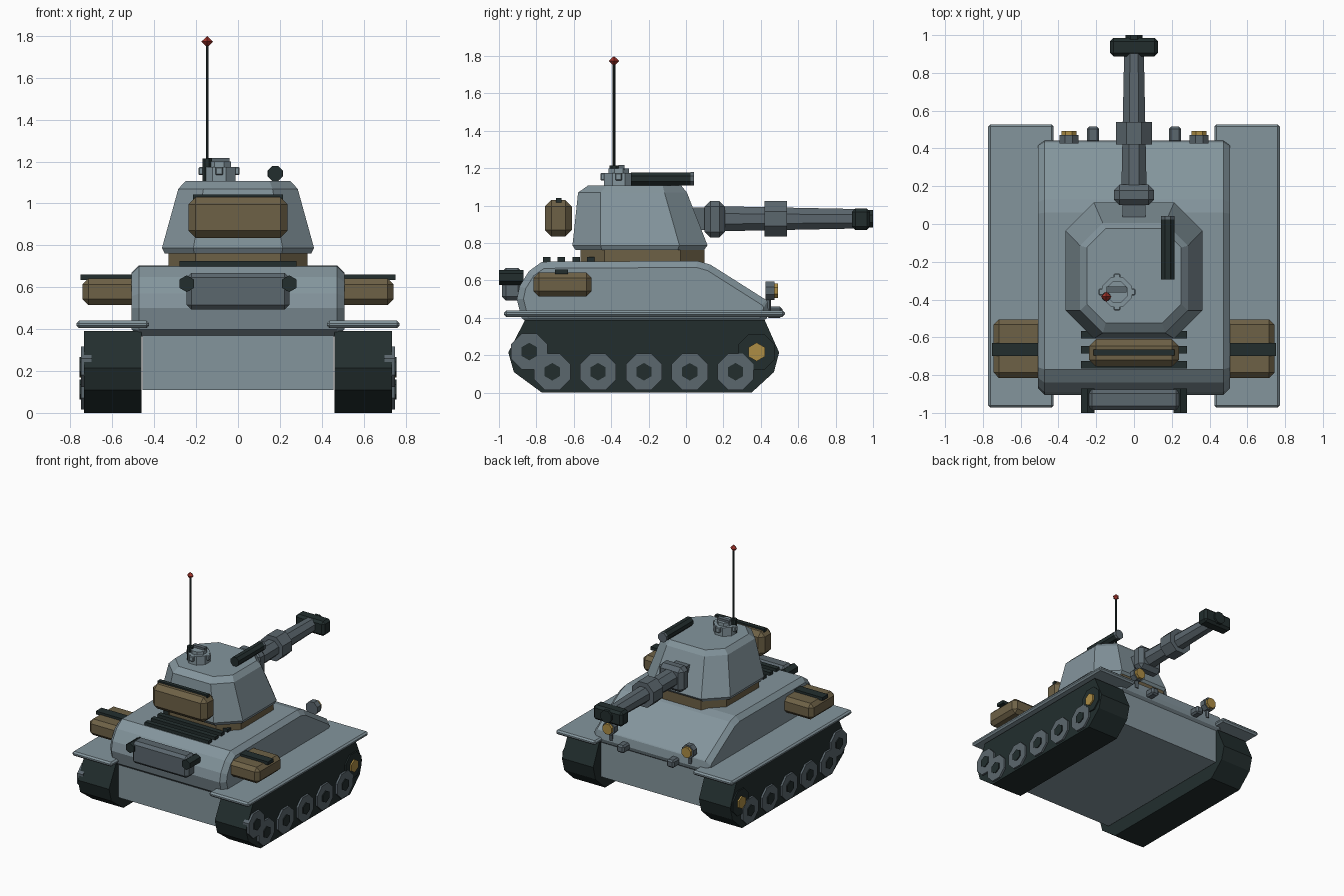
import bpy, bmesh
from math import sin, cos, pi
from mathutils import Vector

cube = bpy.data.objects.get("Cube")
if cube:
    bpy.data.objects.remove(cube, do_unlink=True)


def material(name, rgb):
    m = bpy.data.materials.new(name)
    m.use_nodes = True
    m.diffuse_color = (*rgb, 1)
    m.node_tree.nodes["Principled BSDF"].inputs["Base Color"].default_value = (*rgb, 1)
    return m


armour = material("blue grey armour", (.23, .30, .335))
steel = material("dark steel", (.105, .135, .155))
rubber = material("black rubber", (.016, .027, .027))
canvas = material("brown canvas", (.155, .12, .062))
brass = material("brass", (.42, .27, .06))
red = material("red", (.36, .035, .025))


def finish(name, bm, mat, bevel=0):
    bmesh.ops.recalc_face_normals(bm, faces=bm.faces)
    mesh = bpy.data.meshes.new(name)
    bm.to_mesh(mesh)
    bm.free()
    mesh.materials.append(mat)
    ob = bpy.data.objects.new(name, mesh)
    bpy.context.collection.objects.link(ob)
    if bevel:
        mod = ob.modifiers.new("chamfer", "BEVEL")
        mod.width = bevel
        mod.segments = 1
        mod.limit_method = 'ANGLE'
        mod.angle_limit = pi * .25
    return ob


def loft(name, rings, mat, bevel=0):
    """Skin a closed solid over rings with equal point counts."""
    bm = bmesh.new()
    rows = [[bm.verts.new(p) for p in ring] for ring in rings]
    n = len(rows[0])
    for a, b in zip(rows, rows[1:]):
        for i in range(n):
            j = (i + 1) % n
            bm.faces.new((a[i], a[j], b[j], b[i]))
    bm.faces.new(rows[0])
    bm.faces.new(rows[-1])
    return finish(name, bm, mat, bevel)


def box(name, x, y, z, mat, bevel=0):
    """Box given by its (min, max) range on each axis."""
    ring = lambda h: [(x[0], y[0], h), (x[1], y[0], h), (x[1], y[1], h), (x[0], y[1], h)]
    return loft(name, [ring(z[0]), ring(z[1])], mat, bevel)


def prism(name, axis, sides, r, start, end, mat, r_end=None, turn=None):
    """Regular prism or cone frustum running from start along one axis to end."""
    k = "XYZ".index(axis)
    turn = pi / sides if turn is None else turn
    rings = []
    for radius, along in ((r, end), (r_end or r, None)):
        ring = []
        for i in range(sides):
            t = turn + 2 * pi * i / sides
            p = Vector(start)
            a, b = [n for n in range(3) if n != k]
            p[a] += radius * cos(t)
            p[b] += radius * sin(t)
            if along is None:
                p[k] = end
            ring.append(p)
        rings.append(ring)
    return loft(name, rings, mat)


def side_profile(name, points, x0, x1, mat, bevel=0):
    return loft(name, [[(x, y, z) for y, z in points] for x in (x0, x1)], mat, bevel)


def octagon(hx, y0, y1, cut, z):
    return [(-hx, y0 + cut, z), (-hx + cut, y0, z), (hx - cut, y0, z), (hx, y0 + cut, z),
            (hx, y1 - cut, z), (hx - cut, y1, z), (-hx + cut, y1, z), (-hx, y1 - cut, z)]


# Hull
box("lower_hull", (-.455, .455), (-.84, .41), (.11, .40), armour)
side_profile("upper_hull", [(-.87, .365), (-.905, .50), (-.89, .57), (-.84, .65), (-.77, .70),
                            (.06, .705), (.13, .685), (.43, .495), (.455, .46), (.42, .365)],
             -.508, .508, armour, .035)

# Engine grille bars on the rear deck
for n in range(4):
    y = -.745 + n * .079
    box(f"grille_bar_{n}", (-.28, .28), (y - .02, y + .02), (.69, .725), rubber)

# Running gear, fenders and stowage on each side
for s, side in ((1, "left"), (-1, "right")):
    track = [(-.86, .39), (-.95, .215), (-.92, .11), (-.77, 0), (.35, 0),
             (.47, .11), (.498, .215), (.42, .39)]
    side_profile(side + "_track", track, s * .462, s * .735, rubber)
    box(side + "_fender", sorted((s * .425, s * .772)), (-.972, .528), (.405, .44), armour, .012)

    wheels = [(-.715 + .245 * n, .112) for n in range(5)] + [(-.838, .22)]
    for n, (y, z) in enumerate(wheels):
        prism(f"{side}_wheel_{n}", 'X', 8, .105, (s * .70, y, z), s * .75, steel)
        prism(f"{side}_wheel_hub_{n}", 'X', 6, .047, (s * .72, y, z), s * .757, rubber, turn=pi / 2)
    prism(side + "_drive_wheel", 'X', 8, .105, (s * .70, .378, .218), s * .745, rubber)
    prism(side + "_drive_hub", 'X', 6, .05, (s * .72, .378, .218), s * .757, brass, turn=pi / 2)

    box(side + "_stowage_bag", sorted((s * .47, s * .743)), (-.815, -.505), (.515, .642), canvas, .028)
    box(side + "_stowage_strap", sorted((s * .48, s * .752)), (-.70, -.63), (.635, .66), rubber)

    # Lamps and towing lugs on the nose
    prism(side + "_lamp_body", 'Y', 8, .054, (s * .345, .425, .545), .472, steel)
    prism(side + "_lamp_lens", 'Y', 8, .043, (s * .345, .46, .545), .492, brass)
    prism(side + "_lamp_stalk", 'Z', 6, .015, (s * .345, .44, .44), .52, steel)
    box(side + "_tow_lug", sorted((s * .185, s * .25)), (.43, .515), (.40, .46), steel, .012)

    prism(side + "_rear_bracket", 'Y', 6, .04, (s * .245, -1.0, .617), -.87, rubber, turn=pi / 2)

# Rear locker
box("rear_locker", (-.245, .245), (-.985, -.875), (.493, .668), steel, .022)

# Turret
loft("turret_ring", [octagon(.332, -.565, .10, .13, z) for z in (.69, .78)], canvas)
loft("turret", [octagon(.35, -.59, .095, .14, .762), octagon(.363, -.607, .115, .15, .788),
                octagon(.285, -.577, .005, .12, 1.07), octagon(.25, -.525, -.025, .10, 1.107)], armour)
box("turret_bag", (-.237, .237), (-.755, -.61), (.835, 1.03), canvas, .035)
box("turret_bag_strap", (-.215, .215), (-.695, -.665), (1.015, 1.042), rubber)

# Main gun
box("gun_mount", (-.06, .06), (-.05, .13), (.87, .99), steel)
box("mantlet", (-.107, .107), (.10, .208), (.83, 1.025), steel, .03)
prism("barrel", 'Y', 8, .073, (0, .15, .93), .93, steel, r_end=.056)
prism("barrel_sleeve", 'Y', 8, .103, (0, .42, .93), .54, steel)
box("muzzle_brake", (-.127, .127), (.888, .985), (.87, .985), rubber, .018)
prism("muzzle", 'Y', 8, .05, (0, .93, .93), 1.0, rubber)

# Commander's cupola
prism("cupola", 'Z', 8, .085, (-.09, -.36, 1.09), 1.175, armour)
prism("cupola_hatch", 'Z', 8, .06, (-.09, -.36, 1.16), 1.20, armour)
box("hatch_handle", (-.145, -.04), (-.362, -.33), (1.19, 1.217), steel)
for n in range(4):
    x, y = -.09 + .08 * cos(n * pi / 2), -.36 + .08 * sin(n * pi / 2)
    box(f"periscope_{n}", (x - .018, x + .018), (y - .018, y + .018), (1.135, 1.175), armour, .005)

# Roof machine gun
prism("roof_gun", 'Y', 8, .038, (.178, -.295, 1.143), .03, rubber)
prism("roof_gun_tip", 'Y', 8, .039, (.178, .025, 1.143), .043, steel)

# Antenna
mast = (-.147, -.385)
prism("antenna_base", 'Z', 8, .025, (*mast, 1.10), 1.215, rubber)
prism("antenna", 'Z', 6, .0075, (*mast, 1.20), 1.77, rubber)
bm = bmesh.new()
for h in (1.80, 1.745):
    tip = bm.verts.new((*mast, h))
    ring = [bm.verts.new((mast[0] + .028 * cos(t * pi / 2), mast[1] + .028 * sin(t * pi / 2), 1.773))
            for t in range(4)]
    for i in range(4):
        bm.faces.new((tip, ring[i], ring[(i + 1) % 4]))
bmesh.ops.remove_doubles(bm, verts=bm.verts, dist=.0001)
finish("antenna_tip", bm, red)
